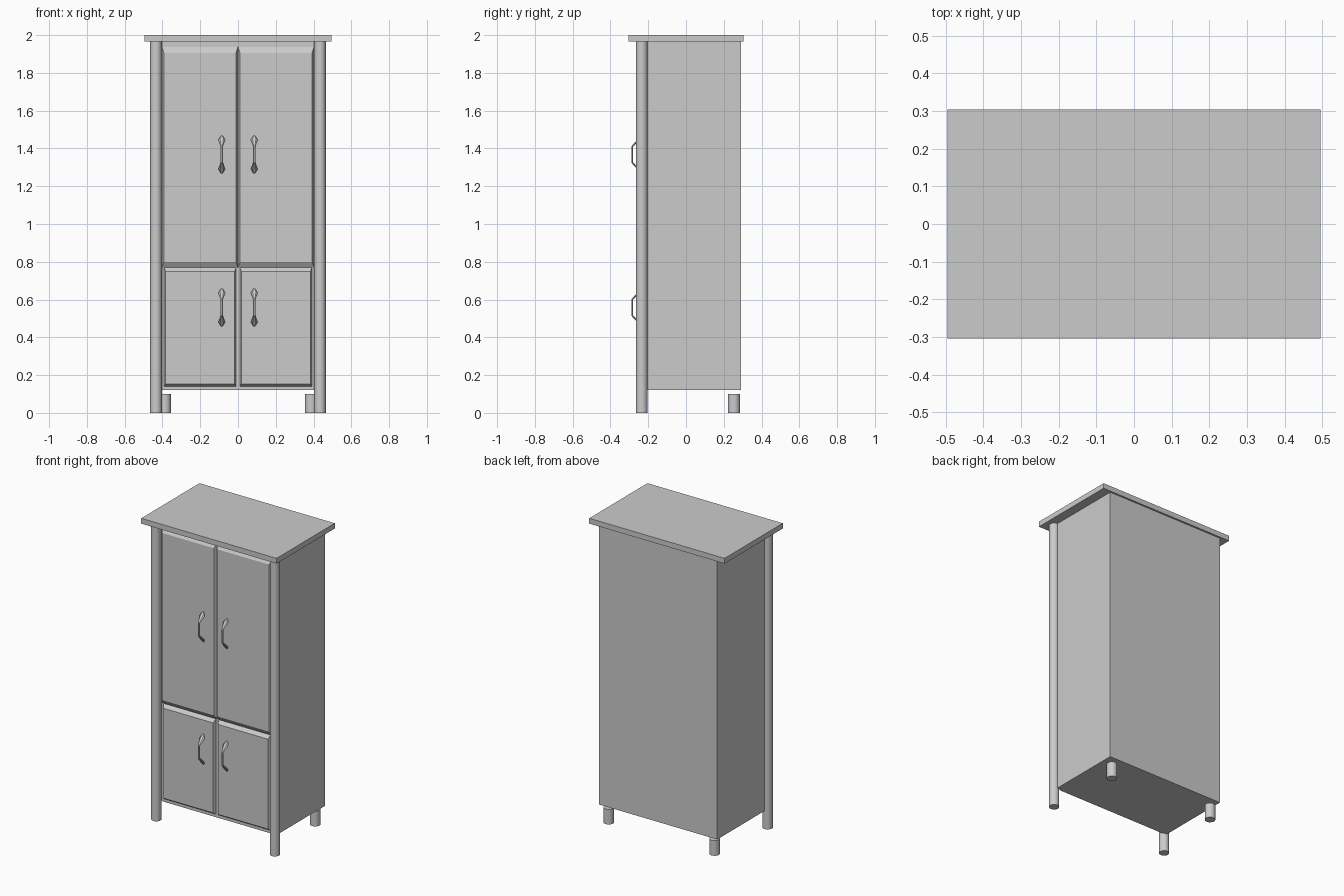
import bpy, bmesh, math
from mathutils import Vector

if "Cube" in bpy.data.objects:
    bpy.data.objects.remove(bpy.data.objects["Cube"])


def make_object(name, bm):
    bmesh.ops.recalc_face_normals(bm, faces=bm.faces)
    mesh = bpy.data.meshes.new(name)
    bm.to_mesh(mesh)
    bm.free()
    ob = bpy.data.objects.new(name, mesh)
    bpy.context.collection.objects.link(ob)
    return ob


def box(name, x, y, z):
    bm = bmesh.new()
    bmesh.ops.create_cube(bm, size=1)
    for v in bm.verts:
        v.co = Vector([(r[0] + r[1]) / 2 + c * (r[1] - r[0]) for c, r in zip(v.co, (x, y, z))])
    return make_object(name, bm)


def post(name, x, y, radius, height):
    bpy.ops.mesh.primitive_cylinder_add(vertices=16, radius=radius, depth=height,
                                        location=(x, y, height / 2))
    bpy.context.object.name = name
    bpy.ops.object.shade_smooth_by_angle(angle=math.radians(40))


def door(name, x, z, side, bottom, top):
    # slab whose front face is inset to give sloping borders
    ob = box(name, x, (FRAME_Y - 0.02, FRAME_Y), z)
    for v in ob.data.vertices:
        if v.co.y < FRAME_Y - 0.01:
            v.co.x += side if v.co.x < sum(x) / 2 else -side
            v.co.z += bottom if v.co.z < sum(z) / 2 else -top


def handle(name, x, z):
    # bent bar with leaf-shaped ends: (y, z offset, half width)
    half = [(-0.236, 0.098, 0.006), (-0.252, 0.078, 0.018), (-0.285, 0.042, 0.007)]
    path = half + [(y, -dz, w) for y, dz, w in reversed(half)]
    bm = bmesh.new()
    rings = []
    for i, (y, dz, w) in enumerate(path):
        a, b = path[max(i - 1, 0)], path[min(i + 1, len(path) - 1)]
        normal = Vector((0, a[1] - b[1], b[0] - a[0])).normalized()
        ring = []
        for k in range(6):
            t = k * math.tau / 6
            co = Vector((x + w * math.cos(t), y, z + dz)) + normal * 0.0055 * math.sin(t)
            ring.append(bm.verts.new(co))
        rings.append(ring)
    for r, s in zip(rings, rings[1:]):
        for k in range(6):
            bm.faces.new((r[k], r[(k + 1) % 6], s[(k + 1) % 6], s[k]))
    bm.faces.new(rings[0])
    bm.faces.new(rings[-1])
    make_object(name, bm)


FRAME_Y = -0.216

# carcass
box("cabinet_body", (-0.433, 0.433), (-0.21, 0.292), (0.12, 1.965))
box("top_board", (-0.495, 0.495), (-0.304, 0.304), (1.965, 2.0))
box("front_frame", (-0.402, 0.402), (FRAME_Y, -0.205), (0.12, 1.947))

# parts repeated on each side
for label, s in (("left", -1), ("right", 1)):
    post(f"front_column_{label}", s * 0.434, -0.234, 0.031, 1.965)
    post(f"back_leg_{label}", s * 0.387, 0.254, 0.032, 0.10)
    door(f"upper_door_{label}", sorted((s * 0.001, s * 0.402)), (0.77, 1.937), 0.01, 0.03, 0.032)
    door(f"lower_door_{label}", sorted((s * 0.01, s * 0.391)), (0.14, 0.77), 0.008, 0.014, 0.021)
    handle(f"upper_handle_{label}", s * 0.086, 1.368)
    handle(f"lower_handle_{label}", s * 0.086, 0.558)
